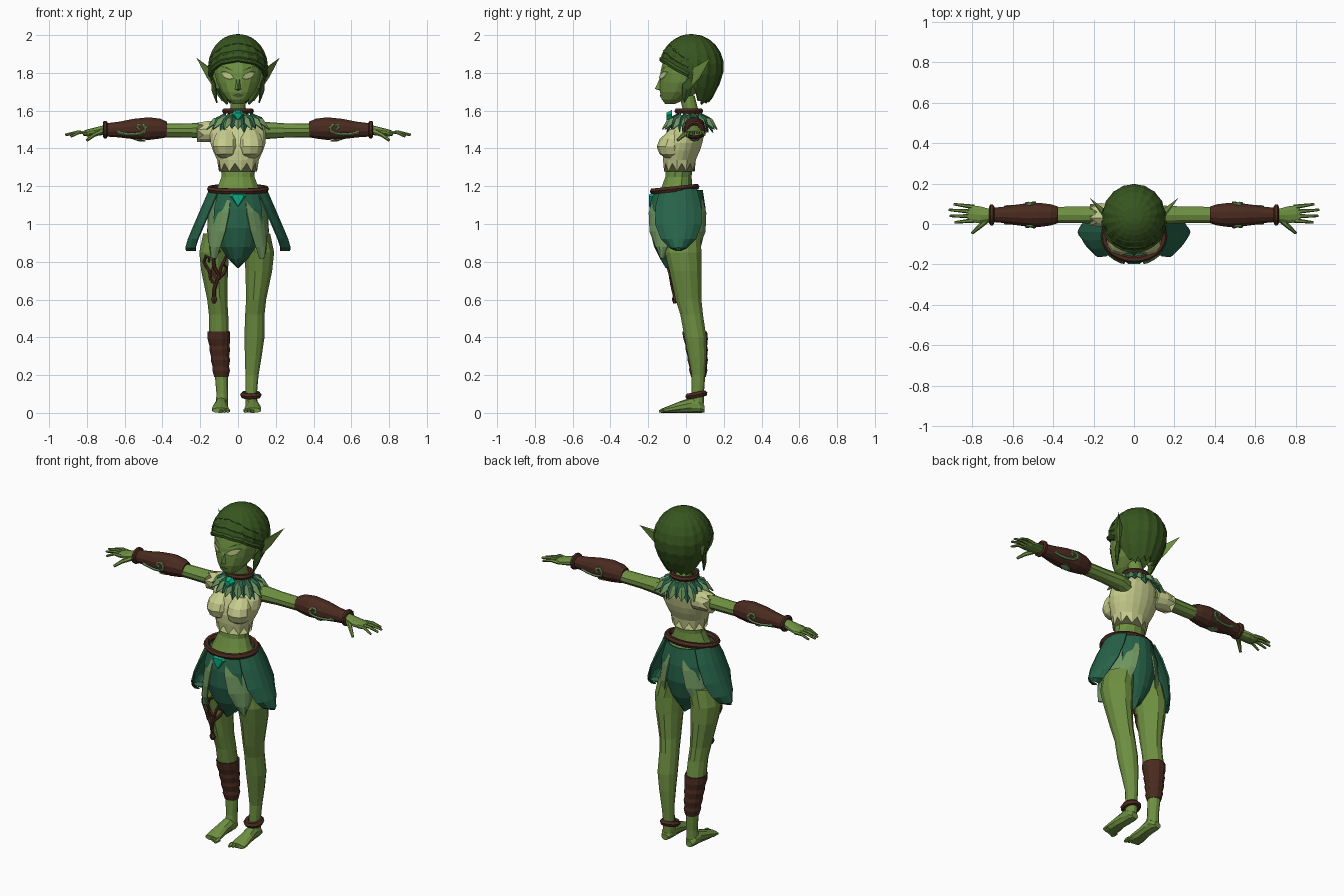
import bpy, bmesh, math
from mathutils import Vector
from mathutils.bvhtree import BVHTree

if "Cube" in bpy.data.objects:
    bpy.data.objects.remove(bpy.data.objects["Cube"])


def material(name, hexcode):
    def lin(c):
        return c / 12.92 if c <= 0.04045 else ((c + 0.055) / 1.055) ** 2.4
    m = bpy.data.materials.new(name)
    m.diffuse_color = [lin(int(hexcode[i:i + 2], 16) / 255) for i in (0, 2, 4)] + [1]
    m.use_nodes = True
    m.node_tree.nodes["Principled BSDF"].inputs["Base Color"].default_value = m.diffuse_color
    return m


SKIN = material("green skin", "6F9142")
SHADE = material("dark green skin", "4A6632")
HAIR = material("dark green hair", "37551F")
TEAL = material("teal leaf", "27634A")
PALE = material("pale leaf", "6F9560")
CREAM = material("cream cloth", "C6CC8C")
BROWN = material("brown leather", "4A2B20")
GEM = material("emerald", "0CA67C")


def build(name, verts, faces, mat, thick=0.0, hull=False):
    bm = bmesh.new()
    vs = [bm.verts.new(v) for v in verts]
    if hull:
        bmesh.ops.convex_hull(bm, input=vs)
    for f in faces:
        bm.faces.new([vs[i] for i in f])
    bmesh.ops.remove_doubles(bm, verts=bm.verts, dist=1e-5)
    bmesh.ops.recalc_face_normals(bm, faces=bm.faces)
    me = bpy.data.meshes.new(name)
    bm.to_mesh(me)
    bm.free()
    me.materials.append(mat)
    ob = bpy.data.objects.new(name, me)
    bpy.context.collection.objects.link(ob)
    if thick:
        mod = ob.modifiers.new("thickness", 'SOLIDIFY')
        mod.thickness, mod.offset = thick, 0
    return ob


def loft(name, rings, mat, axis='z', n=12, jag=0.0, floor=False, caps=True):
    """Rings are (position on axis, centre a, centre b, radius a, radius b)."""
    verts = []
    for k, (p, a, b, ra, rb) in enumerate(rings):
        for i in range(n):
            t = 2 * math.pi * (i + 0.5) / n
            q = p + (jag * (-1) ** i if k == 0 else 0)
            u, v = a + ra * math.cos(t), b + rb * math.sin(t)
            w = {'z': (u, v, q), 'x': (q, u, v), 'y': (u, q, v)}[axis]
            verts.append((w[0], w[1], max(w[2], 0)) if floor else w)
    faces = [(k * n + i, k * n + (i + 1) % n, (k + 1) * n + (i + 1) % n, (k + 1) * n + i)
             for k in range(len(rings) - 1) for i in range(n)]
    if caps:
        faces += [tuple(range(n)), tuple(range(len(verts) - n, len(verts)))]
    return build(name, verts, faces, mat)


def tube(name, pts, r, mat, tip=1.0, cyclic=False):
    cu = bpy.data.curves.new(name, 'CURVE')
    cu.dimensions, cu.bevel_depth, cu.bevel_resolution = '3D', r, 1
    cu.use_fill_caps = True
    sp = cu.splines.new('POLY')
    sp.points.add(len(pts) - 1)
    sp.use_cyclic_u = cyclic
    for i, p in enumerate(pts):
        sp.points[i].co = (*p, 1)
        sp.points[i].radius = 1 + (tip - 1) * i / (len(pts) - 1)
    tmp = bpy.data.objects.new(name + " path", cu)
    bpy.context.collection.objects.link(tmp)
    bpy.context.view_layer.update()
    me = bpy.data.meshes.new_from_object(tmp.evaluated_get(bpy.context.evaluated_depsgraph_get()))
    bpy.data.objects.remove(tmp)
    me.materials.clear()
    me.materials.append(mat)
    me.shade_flat()
    ob = bpy.data.objects.new(name, me)
    bpy.context.collection.objects.link(ob)
    return ob


def loop(cx, cy, z, rx, ry, tilt=0.0, n=18):
    return [(cx + rx * math.cos(t), cy + ry * math.sin(t), z + tilt * math.sin(t))
            for t in (2 * math.pi * i / n for i in range(n))]


def leaf(name, base, tip, side, width, mat, lift):
    b, t, s, l = Vector(base), Vector(tip), Vector(side).normalized() * width, Vector(lift)
    d = t - b
    v = [b, b + d * .3 + s, b + d * .7 + s * .65, t, b + d * .7 - s * .65, b + d * .3 - s, b + d * .5 + l]
    return build(name, v, [(i, (i + 1) % 6, 6) for i in range(6)], mat, .006)


def project(target, pts, side=-1, off=0.004):
    me = target.data
    tree = BVHTree.FromPolygons([v.co for v in me.vertices], [p.vertices for p in me.polygons])
    out = []
    for x, z in pts:
        hit = tree.ray_cast(Vector((x, side, z)), Vector((0, -side, 0)))[0]
        out.append((x, (hit.y if hit else 0) + side * off, z))
    return out


def decal(name, target, pts, mat):
    c = (sum(p[0] for p in pts) / len(pts), sum(p[1] for p in pts) / len(pts))
    n = len(pts)
    build(name, project(target, pts + [c]), [(i, (i + 1) % n, n) for i in range(n)], mat)


# Torso, neck and head
loft("torso", [(.87, 0, -.01, .08, .06), (.95, 0, -.02, .14, .10), (1.05, 0, -.035, .155, .105),
               (1.15, 0, -.05, .135, .10), (1.2, 0, -.047, .11, .083), (1.25, 0, -.04, .09, .072),
               (1.31, 0, -.035, .095, .072), (1.4, 0, -.02, .115, .085), (1.48, 0, .01, .13, .08),
               (1.535, 0, .03, .115, .06), (1.565, 0, .03, .07, .05), (1.6, 0, .025, .043, .042),
               (1.68, 0, .005, .04, .042)], SKIN)
head = loft("head", [(1.635, 0, -.085, .026, .025), (1.66, 0, -.065, .058, .065), (1.70, 0, -.035, .09, .105),
                     (1.75, 0, -.01, .115, .13), (1.80, 0, 0, .126, .138), (1.86, 0, .005, .128, .13),
                     (1.93, 0, .02, .10, .11), (1.97, 0, .03, .05, .05)], SKIN, n=16)
build("nose", [(-.02, -.13, 1.71), (.02, -.13, 1.71), (0, -.165, 1.715), (0, -.12, 1.70),
               (-.01, -.13, 1.79), (.01, -.13, 1.79)], [], SKIN, hull=True)
decal("lips", head, [(-.03, 1.681), (-.01, 1.69), (.01, 1.69), (.03, 1.681), (0, 1.667)], SHADE)
for s in (-1, 1):
    eye = [(.025, 1.775), (.04, 1.793), (.065, 1.803), (.088, 1.80), (.07, 1.777), (.045, 1.769)]
    decal("eye_rim", head, [(s * (.057 + (x - .057) * 1.25), 1.786 + (z - 1.786) * 1.5) for x, z in eye], SHADE)
    build("eye", [(x, y - .004, z) for x, y, z in project(head, [(s * x, z) for x, z in eye])],
          [range(6)], CREAM)
    decal("eyebrow", head, [(s * .02, 1.808), (s * .06, 1.832), (s * .10, 1.838), (s * .06, 1.822)], HAIR)
    build("ear", [(s * x, y, z) for x, y, z in [(.10, -.01, 1.71), (.11, -.005, 1.80), (.135, .03, 1.73),
          (.10, .04, 1.79), (.165, .075, 1.775), (.16, .045, 1.83), (.22, .13, 1.88)]], [], SKIN, hull=True)

# Hair cap with a hairline that drops behind the ears
EDGE = [(0, 1.865), (35, 1.85), (60, 1.815), (85, 1.78), (100, 1.70), (120, 1.655), (150, 1.665), (181, 1.675)]


def hairline(a):
    for (a0, z0), (a1, z1) in zip(EDGE, EDGE[1:]):
        if a0 <= abs(a) <= a1:
            return z0 + (z1 - z0) * (abs(a) - a0) / (a1 - a0)


def hair_point(a, z, grow=1.0):
    h = (z - 1.83) / .17
    r = math.sqrt(max(0, 1 - h * h)) if h > 0 else 1 - .4 * abs(h) ** 1.6
    return (.155 * r * grow * math.sin(math.radians(a)), .03 - .165 * r * grow * math.cos(math.radians(a)), z)


cols, rows = 36, 8
hv = []
for i in range(cols):
    a = -180 + 360 * i / cols
    low = hairline(a) - (.025 if i % 2 and abs(a) > 90 else 0)
    hv += [hair_point(a, 2 - (2 - low) * (j / rows) ** 1.8, 1 - .03 * (i % 2)) for j in range(rows + 1)]
R = rows + 1
build("hair", hv, [(i * R + j, i * R + j + 1, (i + 1) % cols * R + j + 1, (i + 1) % cols * R + j)
                   for i in range(cols) for j in range(rows)], HAIR, .012)
for k, (up, r) in enumerate([(.008, .015), (.05, .011), (.09, .008)]):
    tube("hair_roll", [hair_point(a, hairline(a) + up, .985) for a in range(-84, 85, 12)], r, HAIR)
for s in (-1, 1):
    leaf("side_lock", (s * .135, .02, 1.78), (s * .112, -.01, 1.64), (.3 * s, 1, 0), .03, HAIR, (s * .015, 0, 0))

# Cropped top with ragged hem
loft("top", [(1.30, 0, -.035, .102, .082), (1.34, 0, -.035, .112, .088), (1.39, 0, -.025, .135, .10),
             (1.43, 0, -.015, .148, .103), (1.48, 0, 0, .15, .098), (1.52, 0, .015, .14, .085),
             (1.555, 0, .025, .10, .062)], CREAM, n=20, jag=.022)
for s in (-1, 1):
    loft("bust", [(1.345, s * .06, -.07, .03, .03), (1.37, s * .064, -.08, .058, .06),
                  (1.41, s * .067, -.085, .07, .07), (1.45, s * .065, -.075, .066, .064),
                  (1.50, s * .06, -.045, .045, .04)], CREAM, n=10)
loft("sleeve", [(-.20, .045, 1.485, .055, .052), (-.16, .045, 1.49, .06, .057), (-.10, .035, 1.485, .06, .06)],
     CREAM, 'x', jag=.018)

# Collar of leaves, choker and pendant
for i in range(28):
    a = 2 * math.pi * i / 28
    c, s = math.cos(a), math.sin(a)
    pale = i % 2
    g, z = (.02, 1.50) if pale else (0, 1.485 + .02 * (i % 4 == 0))
    leaf("collar_leaf", (.07 * c, .02 + .06 * s, 1.585 - .01 * pale),
         ((.15 + g) * c, .02 + (.125 + g) * s, z), (-s, c, 0), .026, PALE if pale else TEAL,
         (.014 * c, .014 * s, .018))
tube("choker", loop(0, .015, 1.598, .07, .063), .015, BROWN, cyclic=True)
build("pendant", [(x, -.075 - d, 1.57 + z) for d, k in ((0, 1), (.028, .55))
                  for x, z in [(-.034 * k, .012 * k), (-.018 * k, .034 * k), (.018 * k, .034 * k),
                               (.034 * k, .012 * k), (0, -.036 * k)]], [], GEM, hull=True)


# Petal skirt
def petal(name, direction, cy, rows, wrap, mat):
    d = Vector((*direction, 0)).normalized()
    t = Vector((-d.y, d.x, 0))
    n = 6
    v = [Vector((0, cy, z)) + d * (out - wrap * (2 * j / n - 1) ** 2) + t * hw * (2 * j / n - 1)
         for out, z, hw in rows for j in range(n + 1)]
    f = [(k * (n + 1) + j, k * (n + 1) + j + 1, (k + 1) * (n + 1) + j + 1, (k + 1) * (n + 1) + j)
         for k in range(len(rows) - 1) for j in range(n)]
    build(name, v, f, mat, .008)


LONG = [(.115, 1.18, .10), (.13, 1.08, .125), (.13, .98, .128), (.105, .88, .09), (.075, .82, .05), (.045, .77, .002)]
WIDE = [(.148, 1.185, .095), (.185, 1.10, .118), (.228, 1.0, .122), (.262, .92, .09), (.275, .875, .045), (.272, .86, .01)]
UNDER = [(.125, 1.17, .08), (.15, 1.06, .10), (.165, .96, .085), (.17, .88, .045), (.165, .82, .002)]
petal("front_petal", (0, -1), -.06, LONG, .05, TEAL)
petal("back_petal", (0, 1), -.03, LONG, .05, TEAL)
for s in (-1, 1):
    petal("side_petal", (s, 0), -.04, WIDE, .05, TEAL)
    petal("front_under_petal", (s * .85, -.55), -.045, UNDER, .03, PALE)
    petal("back_under_petal", (s * .85, .55), -.045, UNDER, .03, PALE)
tube("belt", loop(0, -.06, 1.185, .148, .115, .012, 24), .017, BROWN, cyclic=True)
build("belt_gem", [(x, -.165 - d, 1.13 + z) for d, k in ((0, 1), (.032, .6))
                   for x, z in [(-.05 * k, .022 * k), (-.04 * k, .042 * k), (.04 * k, .042 * k),
                                (.05 * k, .022 * k), (0, -.06 * k)]], [], GEM, hull=True)

# Arms, hands and bracers
for s in (-1, 1):
    loft("arm", [(s * x, y, z, a, b) for x, y, z, a, b in [
        (.08, .03, 1.485, .05, .055), (.15, .045, 1.495, .048, .045), (.25, .045, 1.495, .043, .038),
        (.38, .045, 1.495, .042, .037), (.6, .045, 1.5, .035, .033), (.71, .045, 1.497, .03, .026),
        (.76, .045, 1.488, .044, .022), (.80, .05, 1.482, .044, .018), (.82, .05, 1.48, .035, .012)]], SKIN, 'x', 10)
    for y, tx, ty, tz in [(.084, .89, .098, 1.472), (.06, .915, .07, 1.473), (.038, .91, .04, 1.47), (.018, .885, .008, 1.462)]:
        tube("finger", [(s * .79, y, 1.483), (s * (.79 + tx) / 2, (y + ty) / 2, 1.486), (s * tx, ty, tz)], .012, SKIN, .5)
    tube("thumb", [(s * .72, .025, 1.49), (s * .765, -.015, 1.47), (s * .80, -.045, 1.443)], .015, SKIN, .5)
    bracer = loft("bracer", [(s * x, .045, z, a, a) for x, z, a in [
        (.375, 1.5, .042), (.41, 1.505, .054), (.47, 1.505, .062), (.55, 1.503, .056), (.63, 1.5, .043),
        (.70, 1.498, .036)]], BROWN, 'x')
    tube("wrist_band", [(s * .703, y, z + 1.5) for y, _, z in
                        [(.045 + .04 * math.cos(t), 0, .035 * math.sin(t)) for t in
                         (math.pi * i / 6 for i in range(12))]], .013, BROWN, cyclic=True)
    swirl = [(.64, 1.485), (.60, 1.477), (.56, 1.474), (.52, 1.478), (.495, 1.49), (.49, 1.51),
             (.505, 1.527), (.525, 1.525), (.532, 1.51), (.52, 1.50)]
    for side in (-1, 1):
        tube("bracer_swirl", project(bracer, [(s * x, z) for x, z in swirl], side, .001), .008, PALE)
    leaf("bracer_tag", (s * .56, .045, 1.452), (s * .49, .045, 1.44), (0, 1, 0), .025, PALE, (0, 0, -.005))

# Legs and feet
LEG = [(.95, .088, -.02, .085, .10), (.85, .112, -.015, .082, .10), (.75, .11, -.003, .073, .087),
       (.6, .096, .013, .055, .071), (.52, .089, .03, .053, .062), (.4, .087, .05, .055, .06),
       (.3, .081, .06, .046, .05), (.2, .074, .066, .036, .037), (.1, .07, .062, .031, .034), (.03, .072, .055, .034, .04)]
FOOT = [(.098, .02, .022, .018), (.075, .035, .035, .035), (.03, .04, .036, .042), (-.03, .03, .04, .032),
        (-.08, .02, .046, .022), (-.118, .013, .045, .014)]
legs = {}
for s, shift in ((-1, .014), (1, 0)):
    legs[s] = loft("leg", [(z, s * (x + shift), y, a, b) for z, x, y, a, b in LEG], SKIN)
    cx = s * (.074 + shift)
    loft("foot", [(y, cx + s * .005 * (y < 0), z, a, b) for y, z, a, b in FOOT], SKIN, 'y', 10, floor=True)
    for i in range(5):
        x, r = cx + s * (-.034 + .018 * i), .013 - .0012 * i
        loft("toe", [(-.105 + .006 * i, x, .012, r, r), (-.125 + .006 * i, x, .012, r, r),
                     (-.142 + .008 * i, x, .008, r * .6, r * .5)], SKIN, 'y', 6, floor=True)
tube("anklet", loop(.068, .055, .095, .04, .042, .008, 12), .017, BROWN, cyclic=True)

# Shin wrap with raised bands on one leg
loft("shin_wrap", [(z, -(x + .014), y, a + g, b + g) for z, x, y, a, b, g in [
    (.19, .074, .066, .036, .037, .003), (.225, .075, .065, .039, .041, .009), (.245, .077, .064, .04, .043, .005),
    (.28, .079, .062, .044, .047, .009), (.30, .081, .06, .046, .05, .004), (.335, .083, .057, .049, .053, .008),
    (.355, .084, .055, .051, .055, .004), (.39, .087, .051, .054, .059, .008), (.43, .087, .046, .055, .061, .007)]], BROWN)

# Curling vine on the thigh
VINES = [[(-.128, .6), (-.128, .65), (-.115, .69), (-.10, .73), (-.09, .77), (-.075, .80), (-.065, .83)],
         [(-.12, .68), (-.145, .71), (-.15, .75), (-.165, .77), (-.18, .80), (-.17, .83), (-.15, .82), (-.155, .80)],
         [(-.10, .73), (-.125, .77), (-.13, .81), (-.115, .85), (-.095, .86)],
         [(-.105, .71), (-.075, .74), (-.062, .77), (-.08, .79)]]
for v in VINES:
    tube("thigh_vine", project(legs[-1], v, -1, .002), .011, BROWN, .7)
decal("vine_leaf", legs[-1], [(-.12, .70), (-.15, .74), (-.13, .80), (-.11, .76)], BROWN)
loft("vine_bulb", [(.58, -.127, -.06, .01, .008), (.60, -.127, -.06, .02, .015), (.625, -.127, -.06, .009, .008)], BROWN, n=6)
